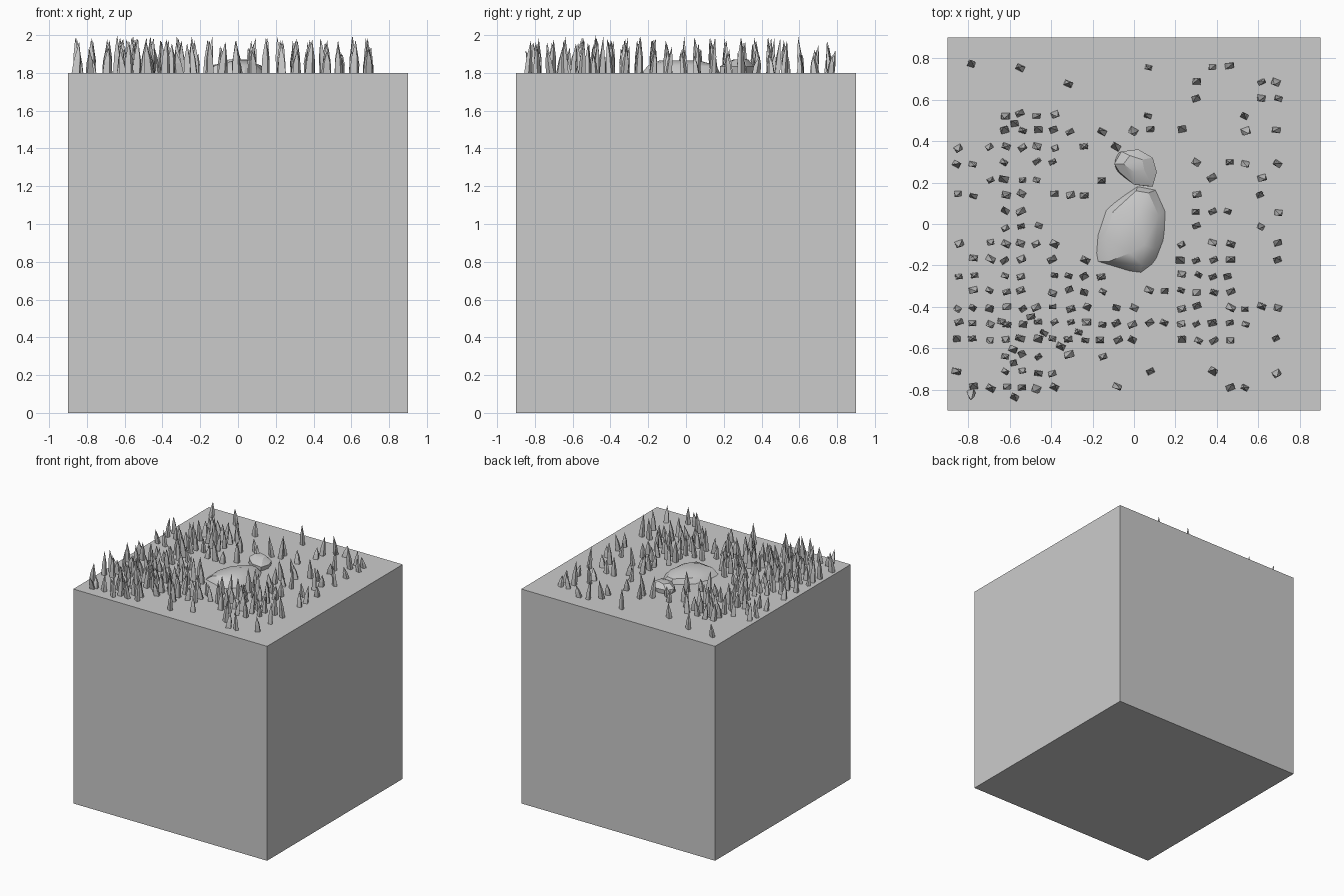
import bpy, bmesh, math, random
from mathutils import Vector

if "Cube" in bpy.data.objects:
    bpy.data.objects.remove(bpy.data.objects["Cube"])

random.seed(7)
TOP = 1.8


def finish(name, bm):
    bmesh.ops.recalc_face_normals(bm, faces=bm.faces)
    mesh = bpy.data.meshes.new(name)
    bm.to_mesh(mesh)
    bm.free()
    obj = bpy.data.objects.new(name, mesh)
    bpy.context.collection.objects.link(obj)
    return obj


# Ground block
bm = bmesh.new()
bmesh.ops.create_cube(bm, size=1.8)
bmesh.ops.translate(bm, verts=bm.verts, vec=(0, 0, 0.9))
finish("ground_block", bm)


# Half-buried faceted rocks: convex hull of a few outlines
def rock(name, rings):
    bm = bmesh.new()
    for z, points in rings:
        for x, y in points:
            bm.verts.new((x, y, TOP + z))
    bmesh.ops.convex_hull(bm, input=bm.verts)
    obj = finish(name, bm)
    bpy.context.view_layer.objects.active = obj
    obj.select_set(True)
    bpy.ops.object.shade_smooth_by_angle(angle=math.radians(25))
    obj.select_set(False)


rock("large_rock", [
    (-0.02, [(-.2, -.18), (.03, -.25), (.11, -.19), (.16, -.06), (.165, .07),
             (.12, .17), (.02, .19), (-.07, .13), (-.15, .07), (-.19, -.05)]),
    (0.04, [(-.12, -.18), (.04, -.2), (.1, -.12), (.12, .04), (.07, .15),
            (.01, .16), (-.1, .06), (-.14, -.06)]),
    (0.065, [(-.02, -.14), (.05, -.1), (.03, .07), (-.02, .02)]),
])
rock("small_rock", [
    (-0.02, [(-.08, .25), (.0, .2), (.08, .18), (.1, .25), (.08, .32), (0, .35), (-.08, .34)]),
    (0.035, [(-.095, .29), (-.07, .25), (0, .19), (.09, .18), (.11, .25), (.09, .32),
             (.02, .36), (-.06, .35)]),
    (0.07, [(-.05, .29), (.0, .25), (.05, .26), (.04, .31), (-.02, .33)]),
])


# One blade: four-sided, tapering in two stages to a point
def blade(bm, x, y, height, width, lean=None):
    turn = random.uniform(-0.6, 0.6)
    if lean is None:
        lean = Vector((random.uniform(-.018, .018), random.uniform(-.018, .018), 0))
    rings = []
    for t, s in ((0, 1), (0.45, 0.8)):
        ring = []
        for sx, sy in ((-1, -1), (1, -1), (1, 1), (-1, 1)):
            dx, dy = sx * width * s / 2, sy * width * 0.7 * s / 2
            px = x + dx * math.cos(turn) - dy * math.sin(turn)
            py = y + dx * math.sin(turn) + dy * math.cos(turn)
            ring.append(bm.verts.new(Vector((px, py, TOP + height * t)) + lean * t))
        rings.append(ring)
    tip = bm.verts.new(Vector((x, y, TOP + height)) + lean)
    low, high = rings
    for i in range(4):
        j = (i + 1) % 4
        bm.faces.new((low[i], low[j], high[j], high[i]))
        bm.faces.new((high[i], high[j], tip))


def on_rock(x, y):
    return ((x / 0.2) ** 2 + ((y + 0.03) / 0.25) ** 2 < 1
            or math.hypot(x, y - 0.27) < 0.13)


# Lawn density, back row first: blades per patch of 3 x 3 planting cells
DENSITY = [
    (0, 1, 1, 0, 1, 4, 4),
    (2, 10, 5, 3, 3, 0, 3),
    (5, 7, 4, 1, 0, 4, 4),
    (2, 8, 1, 0, 1, 6, 3),
    (6, 6, 8, 2, 5, 9, 1),
    (9, 12, 11, 8, 5, 8, 5),
    (3, 11, 3, 2, 1, 2, 2),
]

bm = bmesh.new()
for row, patches in enumerate(DENSITY):
    for col, count in enumerate(patches):
        cells = [(-0.85 + 0.077 * (3 * col + i), 0.76 - 0.0775 * (3 * row + j))
                 for i in range(3) for j in range(3)]
        cells = [c for c in cells if not on_rock(*c)]
        random.shuffle(cells)
        for k in range(count):
            # Beyond one blade per cell, a second one grows beside the first
            x, y = cells[k % len(cells)]
            side = 0.04 * (k // len(cells))
            blade(bm, x + side + random.uniform(-.008, .008),
                  y - side + random.uniform(-.008, .008),
                  random.uniform(0.09, 0.195), random.uniform(0.032, 0.042))
# Two large leaning blades in the left corners, and the tallest blade
blade(bm, -0.785, 0.77, 0.12, 0.035, Vector((0, 0.02, 0)))
blade(bm, -0.785, -0.81, 0.12, 0.035, Vector((0, -0.04, 0)))
blade(bm, -0.64, -0.47, 0.2, 0.036)
finish("grass_blades", bm)
